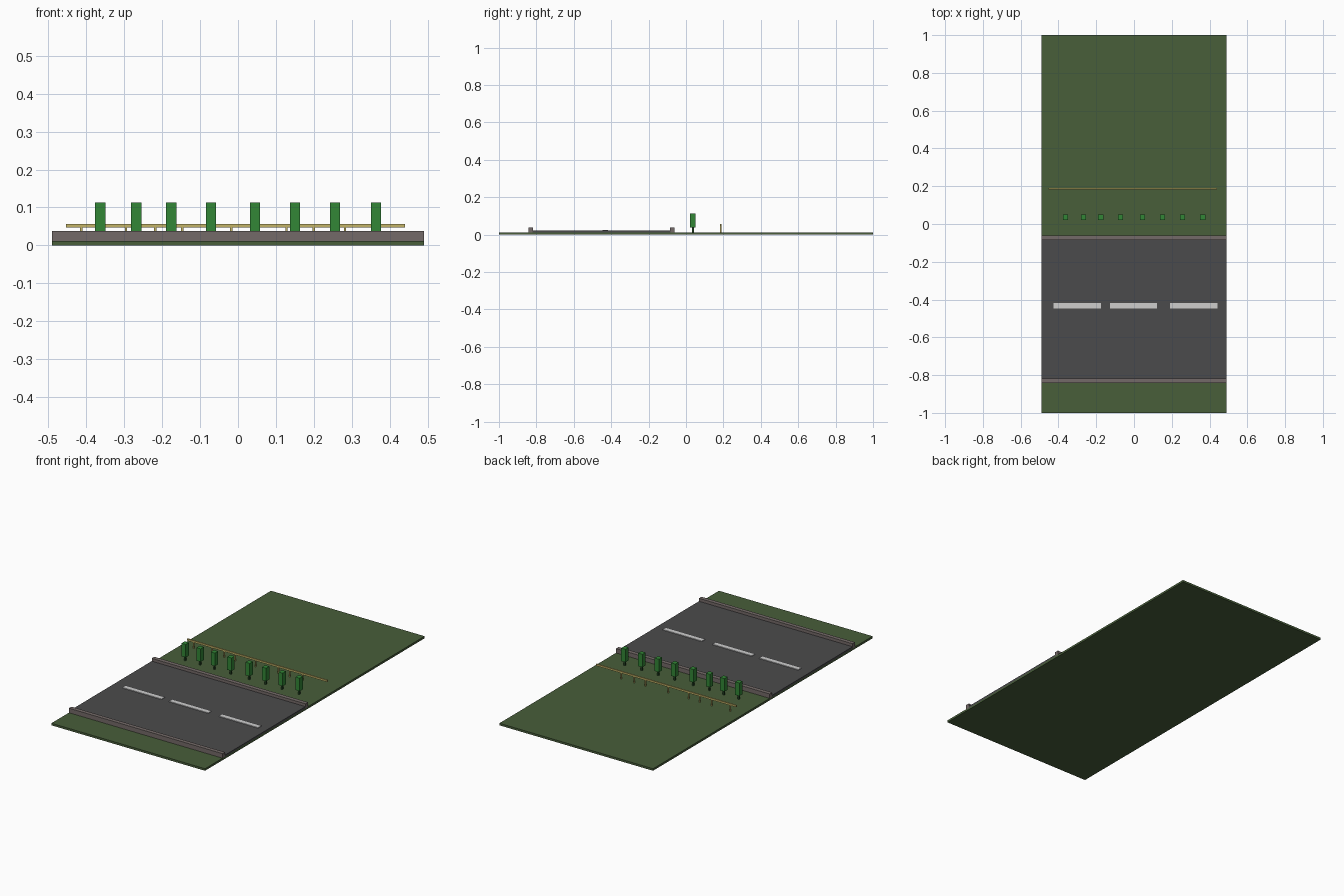
import bpy

cube = bpy.data.objects.get("Cube")
if cube:
    bpy.data.objects.remove(cube, do_unlink=True)


def material(name, rgb):
    """Flat material from 0-255 display values, converted to linear."""
    lin = [((c / 255 + 0.055) / 1.055) ** 2.4 for c in rgb]
    m = bpy.data.materials.new(name)
    m.use_nodes = True
    m.diffuse_color = (*lin, 1)
    m.node_tree.nodes["Principled BSDF"].inputs["Base Color"].default_value = (*lin, 1)
    return m


def box(name, x, y, z, mat):
    """Box spanning the (min, max) pairs x, y and z."""
    spans = (x, y, z)
    bpy.ops.mesh.primitive_cube_add(size=1, location=[(a + b) / 2 for a, b in spans])
    ob = bpy.context.object
    ob.name = name
    ob.scale = [b - a for a, b in spans]
    bpy.ops.object.transform_apply(location=False, rotation=False, scale=True)
    ob.data.materials.append(mat)
    return ob


def around(c, width):
    return (c - width / 2, c + width / 2)


grass = material("grass_green", (72, 94, 58))
asphalt = material("asphalt_grey", (75, 75, 76))
stone = material("kerb_stone", (116, 106, 104))
paint = material("road_paint", (205, 205, 205))
leaf = material("leaf_green", (50, 134, 54))
bark = material("trunk_green", (36, 72, 36))
wood = material("fence_yellow", (196, 180, 104))

WIDE = (-0.49, 0.49)
GROUND = 0.012
ROAD = 0.021

# Ground and road
box("ground", WIDE, (-1, 1), (0, GROUND), grass)
box("road", WIDE, (-0.82, -0.083), (GROUND - 0.002, ROAD), asphalt)

# Kerbs along both sides of the road
box("front_kerb", WIDE, (-0.841, -0.818), (GROUND - 0.002, 0.038), stone)
box("back_kerb", WIDE, (-0.086, -0.062), (GROUND - 0.002, 0.037), stone)

# Dashed centre line
for i, x in enumerate((-0.3, -0.002, 0.316)):
    box(f"lane_dash_{i + 1}", around(x, 0.25), around(-0.432, 0.03),
        (ROAD - 0.001, 0.025), paint)

# Row of block trees
for i, x in enumerate((-0.363, -0.268, -0.176, -0.071, 0.045, 0.15, 0.256, 0.364)):
    box(f"tree_trunk_{i + 1}", around(x, 0.009), around(0.037, 0.009),
        (GROUND - 0.001, 0.04), bark)
    box(f"tree_crown_{i + 1}", around(x, 0.027), around(0.037, 0.029),
        (0.038, 0.113), leaf)

# Fence with one rail on unevenly spaced posts
FENCE_Y = 0.186
box("fence_rail", (-0.453, 0.44), around(FENCE_Y, 0.008), (0.047, 0.057), wood)
for i, x in enumerate((-0.413, -0.295, -0.218, -0.147, -0.018, 0.128, 0.2, 0.282)):
    box(f"fence_post_{i + 1}", around(x, 0.006), around(FENCE_Y, 0.006),
        (GROUND - 0.001, 0.05), wood)
